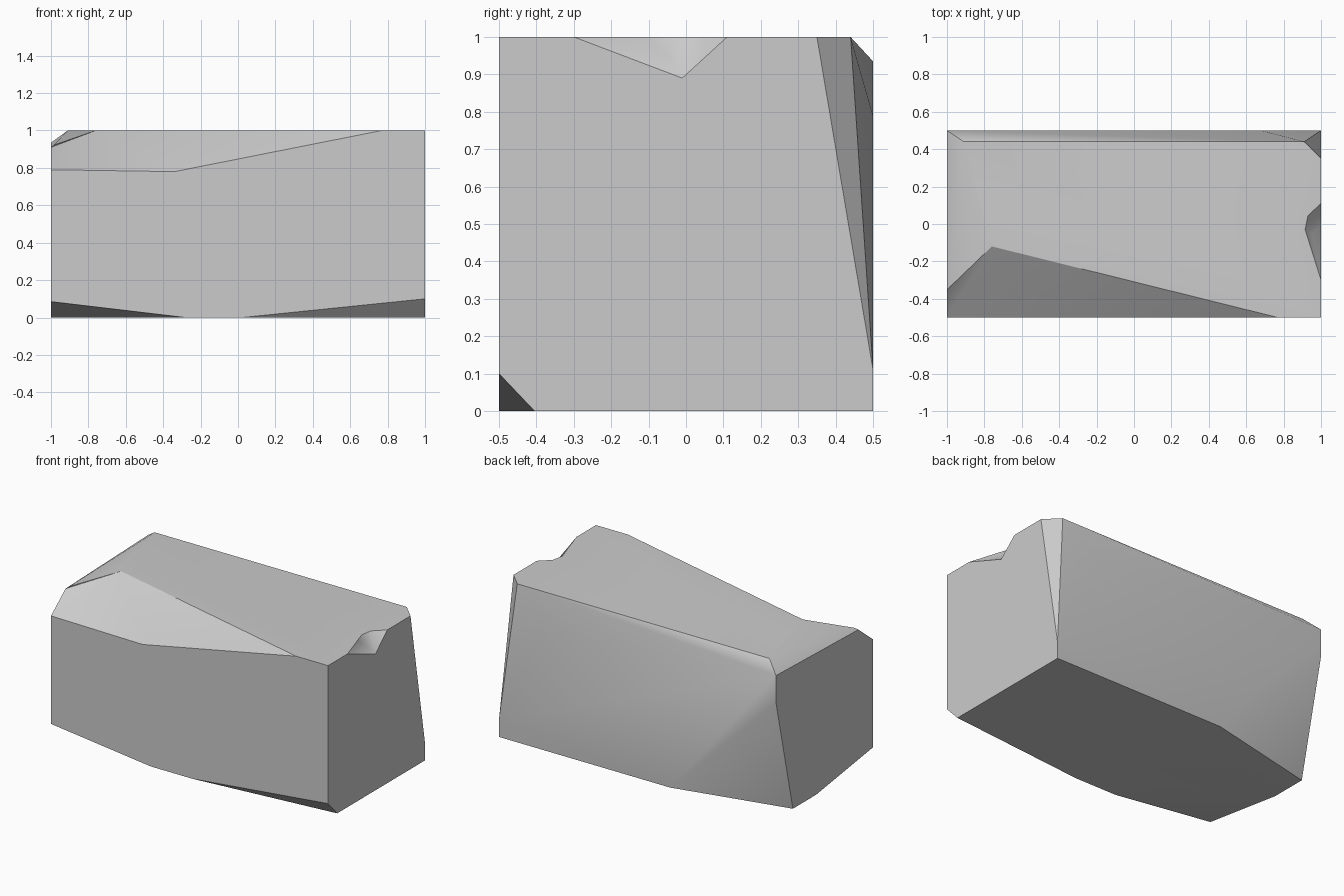
import bpy
import bmesh
import math

cube = bpy.data.objects.get("Cube")
if cube:
    bpy.data.objects.remove(cube, do_unlink=True)

stone = bpy.data.materials.new("stone_grey")
stone.use_nodes = True
stone.diffuse_color = (0.6, 0.6, 0.6, 1)
stone.node_tree.nodes["Principled BSDF"].inputs["Base Color"].default_value = stone.diffuse_color


def hull(name, points):
    """Convex solid wrapped around a few corner points."""
    bm = bmesh.new()
    for p in points:
        bm.verts.new(p)
    bmesh.ops.convex_hull(bm, input=bm.verts[:])
    bmesh.ops.dissolve_limit(bm, angle_limit=math.radians(0.1),
                             verts=bm.verts[:], edges=bm.edges[:])
    bmesh.ops.recalc_face_normals(bm, faces=bm.faces[:])
    mesh = bpy.data.meshes.new(name)
    bm.to_mesh(mesh)
    bm.free()
    mesh.materials.append(stone)
    obj = bpy.data.objects.new(name, mesh)
    bpy.context.collection.objects.link(obj)
    return obj


def chip(target, name, rim, outside):
    """Break a hollow chip out of the block, bounded by its rim points."""
    cutter = hull(name, rim + [outside])
    mod = target.modifiers.new(name, 'BOOLEAN')
    mod.operation = 'DIFFERENCE'
    mod.solver = 'EXACT'
    mod.object = cutter
    bpy.context.view_layer.objects.active = target
    bpy.ops.object.modifier_apply(modifier=name)
    bpy.data.objects.remove(cutter, do_unlink=True)


# Underside outline, with its broken corners
bottom = [(x, y, 0) for x, y in (
    (1, .5), (-.235, .5), (-1, .326), (-1, .087), (-.28, -.5), (.02, -.5), (1, -.405))]

# Corners where the worn edges meet the upright sides
sides = [(-1, -.5, .085), (1, -.5, .1), (1, .5, .11), (-1, .5, .755),
         (-1, .5, .935), (.68, .5, .79), (-1, -.5, .906)]

# Top outline
top = [(x, y, 1) for x, y in (
    (1, .35), (.91, .44), (-.91, .44), (-.66, -.5), (1, -.5))]

block = hull("stone_block", bottom + sides + top)

# Large chip along the front top edge
chip(block, "front_chip",
     [(-.76, -.12, 1), (-1, -.35, .91), (-1, -.5, .79), (-.34, -.5, .78),
      (.77, -.5, 1), (0, -.32, 1), (-.56, -.21, 1)],
     (-1.5, -1, 1.5))

# Small notch in the top edge of one end
chip(block, "end_notch",
     [(1, -.3, 1), (.94, -.11, 1), (.915, -.03, 1), (.93, .045, 1),
      (1, .11, 1), (1, -.01, .89), (.95, -.05, .95)],
     (1.3, -.05, 1.3))

# Soft shading over shallow breaks, crisp main edges
bpy.ops.object.select_all(action='DESELECT')
block.select_set(True)
bpy.context.view_layer.objects.active = block
bpy.ops.object.shade_smooth_by_angle(angle=math.radians(30))
